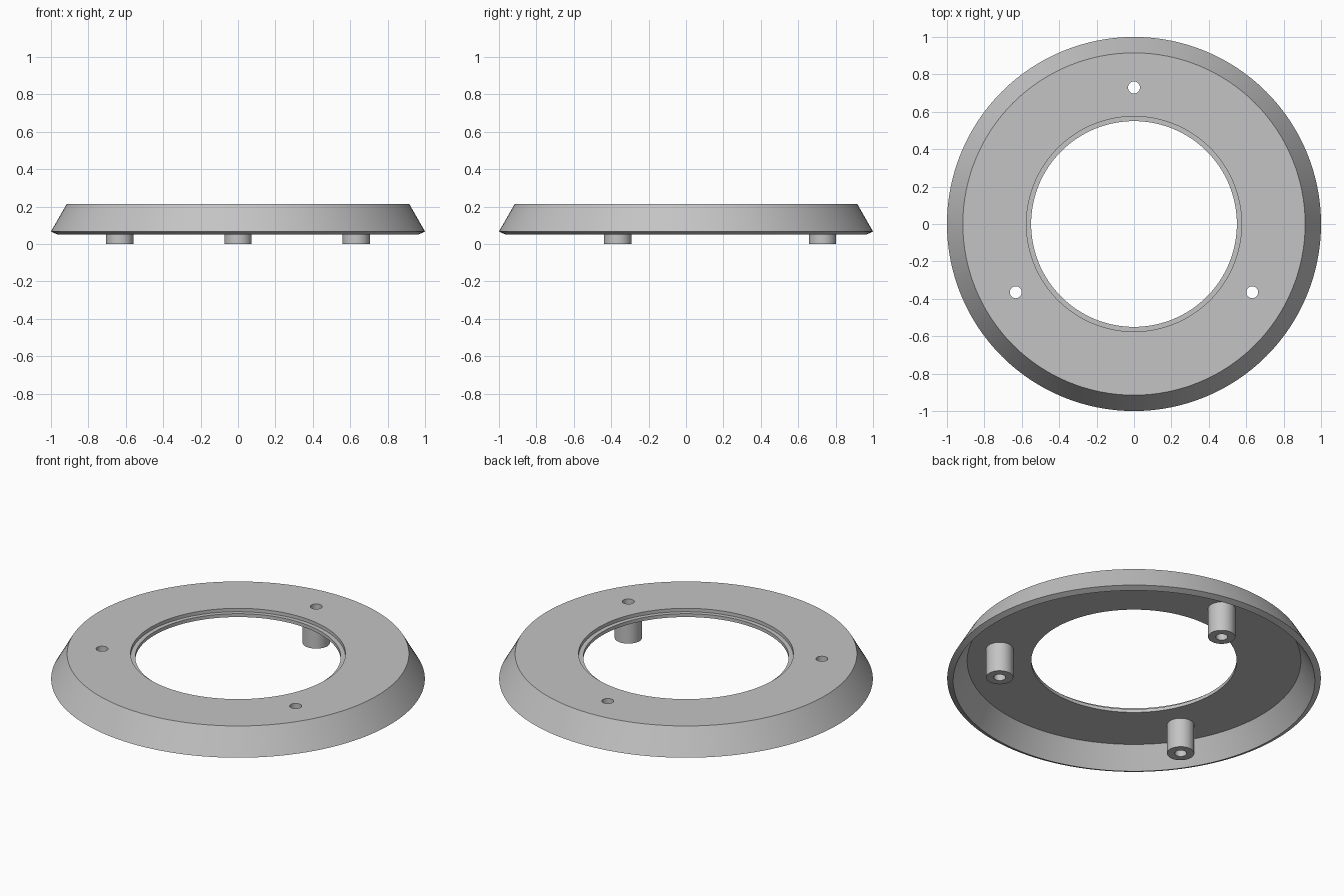
import bpy
import math

cube = bpy.data.objects.get("Cube")
if cube:
    bpy.data.objects.remove(cube, do_unlink=True)

GREY = (0.55, 0.55, 0.55, 1)
grey = bpy.data.materials.new("light grey")
grey.use_nodes = True
grey.diffuse_color = GREY
grey.node_tree.nodes["Principled BSDF"].inputs["Base Color"].default_value = GREY


def lathe(name, profile, segments, centre=(0, 0)):
    """Turn a closed (radius, height) profile around the vertical axis."""
    n = len(profile)
    verts = []
    for s in range(segments):
        a = math.tau * s / segments
        verts += [(r * math.cos(a), r * math.sin(a), z) for r, z in profile]
    faces = []
    for s in range(segments):
        t = (s + 1) % segments
        for i in range(n):
            j = (i + 1) % n
            faces.append((s * n + i, t * n + i, t * n + j, s * n + j))
    mesh = bpy.data.meshes.new(name)
    mesh.from_pydata(verts, [], faces)
    mesh.materials.append(grey)
    obj = bpy.data.objects.new(name, mesh)
    obj.location = (*centre, 0)
    bpy.context.collection.objects.link(obj)
    return obj


def select_only(obj):
    bpy.ops.object.select_all(action="DESELECT")
    obj.select_set(True)
    bpy.context.view_layer.objects.active = obj


TOP, UNDER = 0.215, 0.175
BOSS_R, HOLE_R, BOLT_CIRCLE = 0.073, 0.032, 0.73

# Hollow bezel: stepped opening, flat plate, sloping skirt with a bevelled lip
bezel = lathe("bezel_ring", [
    (0.55, UNDER), (0.893, UNDER), (0.968, 0.052), (1.0, 0.067),
    (0.915, TOP), (0.575, TOP), (0.575, 0.195), (0.55, 0.195),
], 128)

# Three tubular bosses, each with its screw hole drilled through the plate
parts = [bezel]
for k, name in enumerate(("back", "right", "left")):
    a = math.radians(90 + 120 * k)
    centre = (BOLT_CIRCLE * math.cos(a), BOLT_CIRCLE * math.sin(a))
    parts.append(lathe(f"{name}_boss", [
        (HOLE_R, 0), (BOSS_R, 0), (BOSS_R, UNDER), (HOLE_R, UNDER),
    ], 40, centre))

    bpy.ops.mesh.primitive_cylinder_add(
        vertices=40, radius=HOLE_R, depth=0.2, location=(*centre, 0.2))
    drill = bpy.context.object
    drill.name = "drill_cutter"
    drill.hide_render = True
    drill.data.materials.append(grey)
    cut = bezel.modifiers.new("screw_hole", "BOOLEAN")
    cut.operation = "DIFFERENCE"
    cut.solver = "EXACT"
    cut.object = drill
    select_only(bezel)
    bpy.ops.object.modifier_apply(modifier=cut.name)
    bpy.data.objects.remove(drill, do_unlink=True)

# Smooth round walls, crisp edges
for part in parts:
    select_only(part)
    bpy.ops.object.shade_smooth_by_angle(angle=math.radians(25))
